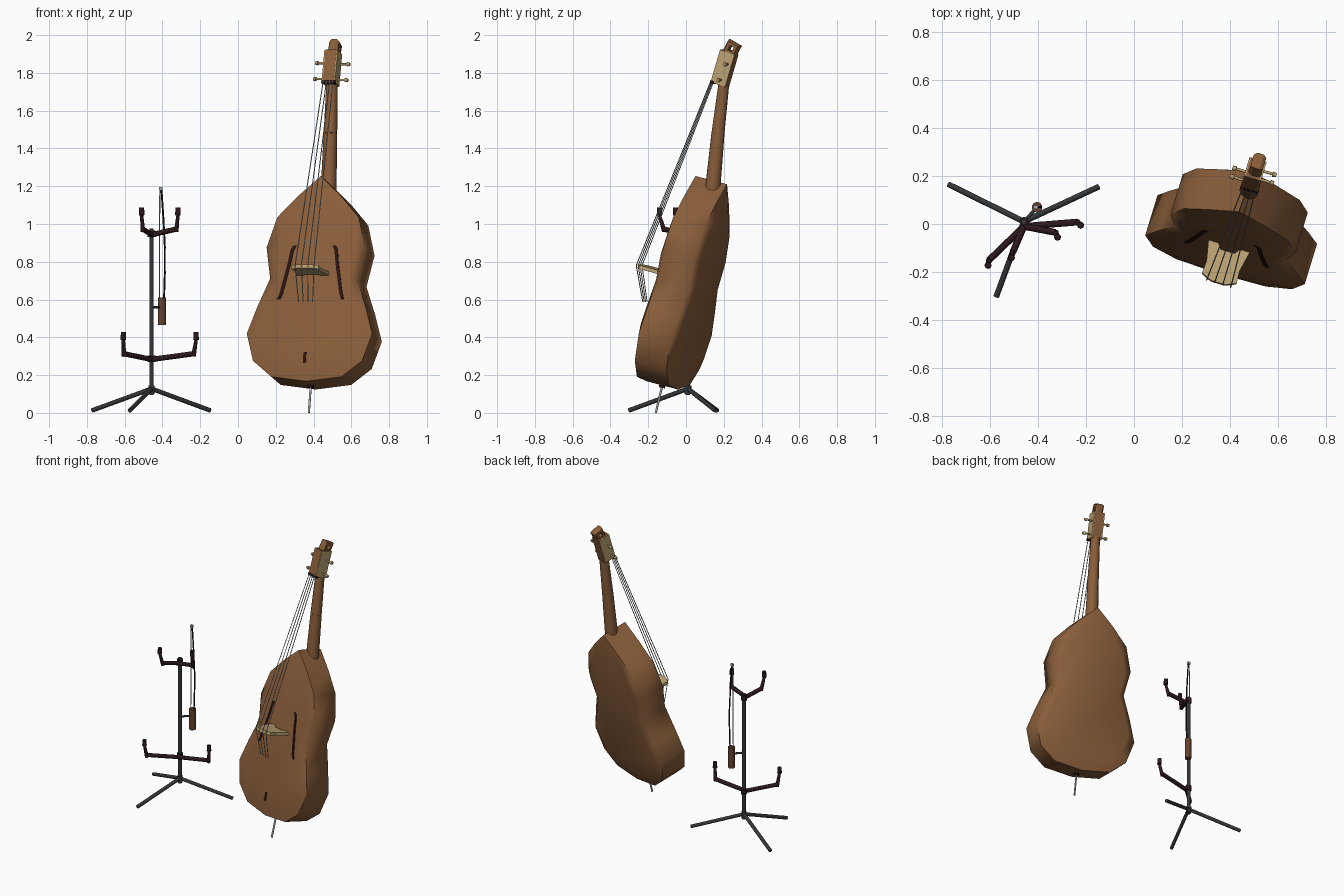
import bpy, bmesh, math
from mathutils import Vector, Matrix

if "Cube" in bpy.data.objects:
    bpy.data.objects.remove(bpy.data.objects["Cube"])


def material(name, c):
    m = bpy.data.materials.new(name)
    m.diffuse_color = (*c, 1)
    m.use_nodes = True
    m.node_tree.nodes["Principled BSDF"].inputs["Base Color"].default_value = m.diffuse_color
    return m


WOOD = material("brown wood", (0.25, 0.11, 0.042))
TAN = material("pale maple", (0.50, 0.36, 0.17))
EBONY = material("ebony", (0.022, 0.006, 0.005))
STEEL = material("string steel", (0.42, 0.43, 0.44))
IRON = material("dark iron", (0.035, 0.038, 0.042))
PAD = material("dark red rubber", (0.025, 0.009, 0.011))
QUIVER = material("quiver leather", (0.13, 0.055, 0.028))

# The bass is modelled upright (x across, y back, z up from endpin tip),
# then turned and leaned back by this matrix
BASS = (Matrix.Translation((0.375, -0.16, 0)) @ Matrix.Rotation(math.radians(-17), 4, 'Z')
        @ Matrix.Rotation(math.radians(-14), 4, 'X'))
WORLD = Matrix.Identity(4)


def finish(name, bm, mat, frame):
    bmesh.ops.recalc_face_normals(bm, faces=bm.faces)
    me = bpy.data.meshes.new(name)
    bm.to_mesh(me)
    bm.free()
    me.materials.append(mat)
    ob = bpy.data.objects.new(name, me)
    bpy.context.collection.objects.link(ob)
    ob.matrix_world = frame
    return ob


def smooth(ob, angle):
    bpy.ops.object.select_all(action='DESELECT')
    ob.select_set(True)
    bpy.context.view_layer.objects.active = ob
    bpy.ops.object.shade_smooth_by_angle(angle=math.radians(angle))


def rods(name, path, radii, mat, frame=WORLD, sides=8):
    """Tapered round rods following a list of points."""
    bm = bmesh.new()
    pts = [Vector(p) for p in path]
    if not isinstance(radii, (list, tuple)):
        radii = [radii] * len(pts)
    for a, b, r1, r2 in zip(pts, pts[1:], radii, radii[1:]):
        d = b - a
        m = Matrix.Translation((a + b) / 2) @ d.to_track_quat('Z', 'Y').to_matrix().to_4x4()
        bmesh.ops.create_cone(bm, cap_ends=True, segments=sides, radius1=r1,
                              radius2=r2, depth=d.length, matrix=m)
    ob = finish(name, bm, mat, frame)
    smooth(ob, 50)
    return ob


def box(name, centre, size, mat, frame=WORLD, rot=Matrix.Identity(4)):
    bm = bmesh.new()
    bmesh.ops.create_cube(bm, size=1, matrix=Matrix.Translation(centre) @ rot
                          @ Matrix.Diagonal((*size, 1)))
    return finish(name, bm, mat, frame)


def loft(name, loops, mat, frame):
    """Bridge equal-length point loops and cap both ends."""
    bm = bmesh.new()
    rings = [[bm.verts.new(p) for p in loop] for loop in loops]
    n = len(rings[0])
    for a, b in zip(rings, rings[1:]):
        for i in range(n):
            j = (i + 1) % n
            bm.faces.new((a[i], a[j], b[j], b[i]))
    bm.faces.new(rings[0])
    bm.faces.new(rings[-1])
    return finish(name, bm, mat, frame)


# Bass body: mirrored outline lofted from belly to back
half = [(0, .15), (.195, .175), (.302, .262), (.347, .41), (.30, .555), (.24, .71),
        (.272, .88), (.225, 1.045), (.12, 1.16), (0, 1.27)]
outline = half + [(-x, z) for x, z in half[-2:0:-1]]


def ring(y, s):
    return [(x * s, y, .66 + (z - .66) * s) for x, z in outline]


body = loft("bass_body", [ring(-.112, .80), ring(-.09, 1), ring(.09, 1), ring(.115, .84)],
            WOOD, BASS)
smooth(body, 65)

# Sound holes: thin curved plates on the belly
for side, label in ((-1, "left"), (1, "right")):
    path = [(.108, .885), (.122, .86), (.132, .79), (.150, .70), (.165, .625), (.176, .594)]
    left = [(side * (x - .009), z) for x, z in path]
    right = [(side * (x + .009), z) for x, z in reversed(path)]
    loops = [[(x, y, z) for x, z in left + right] for y in (-.116, -.1085)]
    loft("sound_hole_" + label, loops, EBONY, BASS)
box("tail_saddle", (-.01, -.112, .275), (.015, .009, .055), EBONY, BASS)

# Endpin
rods("endpin", [(0, 0, 0), (0, 0, .17)], .006, STEEL, BASS)
rods("endpin_collar", [(0, 0, .138), (0, 0, .16)], .017, EBONY, BASS)

# Neck, pegbox with maple cheeks, and nut
rods("neck", [(.012, .025, 1.21), (.013, -.02, 1.52), (.012, -.052, 1.78)],
     [.042, .036, .030], WOOD, BASS, 10)
tilt = Matrix.Rotation(math.radians(-3), 4, 'X')
box("pegbox", (.010, -.069, 1.863), (.062, .086, .18), WOOD, BASS, tilt)
for side in (-1, 1):
    box("pegbox_cheek", (.010 + side * .034, -.069, 1.863), (.006, .084, .178), TAN, BASS, tilt)
box("nut", (.010, -.108, 1.778), (.075, .022, .016), EBONY, BASS)

# Tuning pegs, two on each side
for z, y in ((1.80, -.09), (1.89, -.075)):
    for side in (-1, 1):
        yy = y + side * .012 + .015
        rods("tuning_peg", [(.010, yy, z), (.010 + side * .075, yy, z), (.010 + side * .076, yy, z),
                            (.010 + side * .092, yy, z)], [.006, .006, .012, .009], TAN, BASS)

# Scroll: an angular ring with a hole
R, r, hw = .046, .018, .027
loops = []
for k in range(5):
    a = math.radians(90 * k + 30)
    c, s = math.cos(a), math.sin(a)
    loops.append([(.014 + x, -.052 + c * q, 1.975 + s * q) for x, q in
                  ((-hw, R - .006), (-hw * .5, R + .006), (hw * .5, R + .006), (hw, R - .006),
                   (hw, r), (-hw, r))])
scroll = loft("scroll", loops, WOOD, BASS)

# Bridge: trapezoid plate with two feet, standing out from the belly
prof = [(-.075, -.255), (-.03, -.275), (.03, -.275), (.075, -.255), (.072, -.20), (.092, -.10),
        (.055, -.10), (.03, -.135), (-.03, -.135), (-.055, -.10), (-.092, -.10), (-.072, -.20)]
loft("bridge", [[(x, y, z) for x, y in prof] for z in (.722, .742)], TAN, BASS)

# Four strings over nut, bridge and tail end
for i in range(4):
    k = i - 1.5
    rods("string_%d" % (i + 1), [(.010 + k * .018, -.118, 1.782), (.004 + k * .035, -.277, .735),
                                 (k * .026, -.20, .555)], .0026, STEEL, BASS, 6)

# Stand: post and three legs
PX, PY = -.458, .01
rods("stand_post", [(PX, PY, .095), (PX, PY, .975)], .012, IRON, sides=10)
rods("stand_hub", [(PX, PY, .10), (PX, PY, .145)], .018, IRON, sides=10)
for foot in ((-.772, .165), (-.147, .155), (-.573, -.302)):
    rods("stand_leg", [(PX, PY, .128), (*foot, .013)], .012, IRON)

# Stand: lower and upper cradles with upright hooks
for label, z, tips in (("lower", .285, ((-.603, -.15, -.607, -.172), (-.236, .008, -.222, -.005))),
                       ("upper", .945, ((-.503, -.115, -.510, -.14), (-.327, -.035, -.318, -.055)))):
    rods(label + "_cradle_hub", [(PX, PY, z - .015), (PX, PY, z + .02)], .02, PAD)
    for x, y, tx, ty in tips:
        rods(label + "_cradle_arm", [(PX, PY - .02, z - .002), (x, y, z + .028)], .014, PAD)
        rods(label + "_cradle_hook", [(x, y, z + .015), (tx, ty, z + .10), (tx, ty, z + .102),
                                      (tx, ty, z + .142)], [.013, .009, .015, .013], PAD)

# Bow hanging in its quiver beside the post
BX, BY = -.403, .07
rods("quiver_bracket", [(PX, PY, .56), (BX, BY, .56)], .007, IRON)
rods("quiver", [(BX, BY, .465), (BX, BY, .61)], .022, QUIVER, sides=10)
rods("bow_stick", [(BX + .010, BY, .56), (BX + .016, BY, .75), (BX + .016, BY, .87),
                   (BX + .008, BY, 1.03), (BX - .002, BY, 1.18)], .005, PAD, sides=6)
rods("bow_hair", [(BX - .013, BY, .56), (BX - .011, BY, 1.185)], .0028, STEEL, sides=6)
box("bow_tip", (BX - .006, BY, 1.187), (.018, .014, .016), STEEL)
